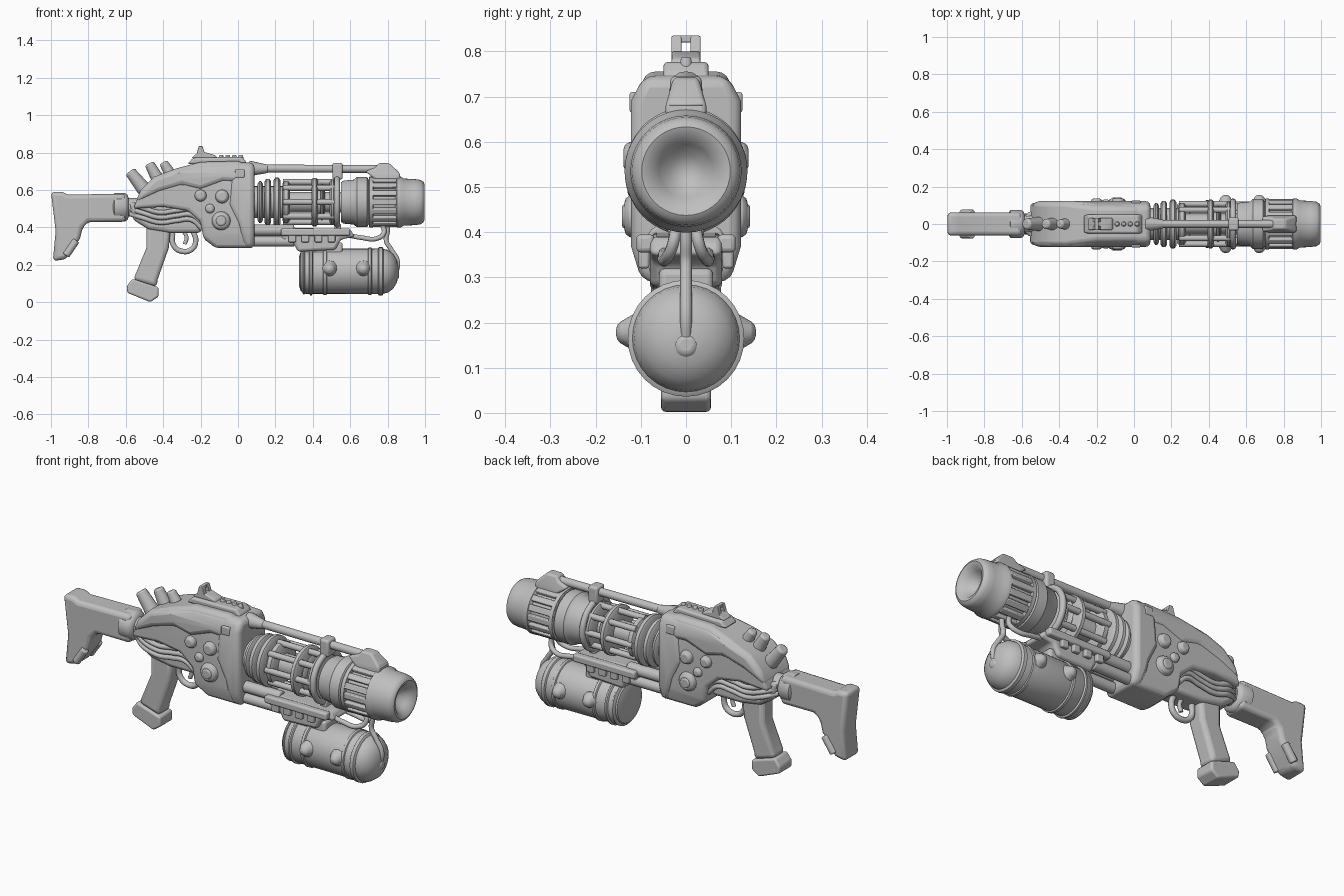
import bpy, bmesh, math
from mathutils import Vector, Matrix

if "Cube" in bpy.data.objects:
    bpy.data.objects.remove(bpy.data.objects["Cube"])

grey = bpy.data.materials.new("plain grey")
grey.diffuse_color = (0.52, 0.52, 0.52, 1)
grey.use_nodes = True
grey.node_tree.nodes["Principled BSDF"].inputs["Base Color"].default_value = grey.diffuse_color
AXIS = 0.535   # barrel centre height
TANK = 0.165   # tank centre height


def finish(name, bm, bevel=0, segs=3, angle=40):
    bmesh.ops.recalc_face_normals(bm, faces=bm.faces)
    me = bpy.data.meshes.new(name)
    bm.to_mesh(me)
    bm.free()
    me.materials.append(grey)
    ob = bpy.data.objects.new(name, me)
    bpy.context.collection.objects.link(ob)
    if bevel:
        m = ob.modifiers.new("round", 'BEVEL')
        m.width, m.segments, m.limit_method = bevel, segs, 'ANGLE'
        m.angle_limit = math.radians(30)
    bpy.ops.object.select_all(action='DESELECT')
    bpy.context.view_layer.objects.active = ob
    ob.select_set(True)
    bpy.ops.object.shade_smooth_by_angle(angle=math.radians(angle))
    return ob


def prism(name, pts, half, bevel=0.01, y=0, tapers=()):
    """Side profile (x, z) extruded across y; tapers are (cut z, end z, width factor)."""
    bm = bmesh.new()
    f = bm.faces.new([bm.verts.new((x, y - half, z)) for x, z in pts])
    r = bmesh.ops.extrude_face_region(bm, geom=[f])
    bmesh.ops.translate(bm, vec=(0, 2 * half, 0),
                        verts=[v for v in r['geom'] if isinstance(v, bmesh.types.BMVert)])
    for z0, z1, k in tapers:
        bmesh.ops.bisect_plane(bm, geom=bm.verts[:] + bm.edges[:] + bm.faces[:],
                               plane_co=(0, 0, z0), plane_no=(0, 0, 1))
        for v in bm.verts:
            t = min(1, max(0, (v.co.z - z0) / (z1 - z0)))
            v.co.y *= 1 + (k - 1) * t
    return finish(name, bm, bevel)


def box(name, x0, x1, z0, z1, half, bevel=0.008, y=0):
    return prism(name, [(x0, z0), (x1, z0), (x1, z1), (x0, z1)], half, bevel, y)


def lathe(name, pts, zc, n=32):
    """Profile of (x, radius) spun around a lengthwise axis at height zc."""
    bm = bmesh.new()
    rings = []
    for x, r in pts:
        rings.append([bm.verts.new((x, r * math.sin(2 * math.pi * i / n),
                                    zc + r * math.cos(2 * math.pi * i / n))) for i in range(n)])
    for a, b in zip(rings, rings[1:]):
        for i in range(n):
            bm.faces.new((a[i], a[(i + 1) % n], b[(i + 1) % n], b[i]))
    bm.faces.new(rings[0])
    bm.faces.new(rings[-1])
    return finish(name, bm)


def rod(name, a, b, r0, r1, n=16, bevel=0.006):
    """Straight tapered cylinder from a to b."""
    a, b = Vector(a), Vector(b)
    d = b - a
    bm = bmesh.new()
    mat = Matrix.Translation((a + b) / 2) @ d.to_track_quat('Z', 'Y').to_matrix().to_4x4()
    bmesh.ops.create_cone(bm, cap_ends=True, segments=n, radius1=r0, radius2=r1,
                          depth=d.length, matrix=mat)
    return finish(name, bm, bevel, 2)


def tube(name, pts, r, cyclic=False):
    """Smooth hose through the given points."""
    cu = bpy.data.curves.new(name, 'CURVE')
    cu.dimensions, cu.bevel_depth, cu.bevel_resolution = '3D', r, 3
    cu.use_fill_caps, cu.resolution_u = True, 8
    s = cu.splines.new('BEZIER')
    s.bezier_points.add(len(pts) - 1)
    for p, c in zip(s.bezier_points, pts):
        p.co = c
        p.handle_left_type = p.handle_right_type = 'AUTO'
    s.use_cyclic_u = cyclic
    tmp = bpy.data.objects.new(name + "_path", cu)
    bpy.context.collection.objects.link(tmp)
    bpy.context.view_layer.update()
    me = bpy.data.meshes.new_from_object(tmp.evaluated_get(bpy.context.evaluated_depsgraph_get()))
    bpy.data.objects.remove(tmp)
    bm = bmesh.new()
    bm.from_mesh(me)
    return finish(name, bm, angle=60)


# Shoulder stock
prism("stock", [(-1, .59), (-.94, .59), (-.91, .575), (-.6, .58), (-.6, .43), (-.8, .43), (-.83, .40),
                (-.845, .34), (-.9, .26), (-.92, .23), (-.99, .22), (-.975, .38)], .062, .028)
lathe("stock_collar", [(-.67, .06), (-.66, .076), (-.605, .076), (-.59, .066), (-.585, .05), (-.53, .05)], .507)

# Receiver: lower body, arched upper shell, front block, rear frame
prism("receiver", [(-.56, .50), (-.52, .60), (-.45, .67), (-.33, .715), (-.2, .75), (.0, .755), (.085, .72),
                   (.085, .38), (.085, .29), (-.12, .29), (-.185, .34), (-.2, .43), (-.27, .49),
                   (-.4, .51)], .112, .03, 0, [(.70, .75, .78), (.36, .29, .82)])
prism("upper_shell", [(-.55, .53), (-.52, .60), (-.45, .665), (-.33, .71), (-.2, .745), (.0, .75), (.03, .64),
                      (-.08, .645), (-.2, .60), (-.3, .625), (-.42, .59)], .122, .028, 0, [(.69, .75, .72)])
prism("front_block", [(-.03, .75), (.088, .745), (.088, .29), (.03, .29), (.0, .42), (-.05, .52)], .122, .025,
      0, [(.69, .75, .74), (.37, .29, .8)])
prism("rear_frame", [(-.58, .53), (-.56, .44), (-.48, .39), (-.36, .37), (-.2, .37), (-.17, .45), (-.25, .53)],
      .065, .02)
prism("top_rail", [(-.27, .74), (-.24, .772), (.02, .777), (.045, .75), (.045, .73)], .05, .012)

# Sight with an open eyelet, and leaning spines
prism("sight_base", [(-.25, .77), (-.215, .80), (-.17, .80), (-.12, .785), (-.11, .77)], .032, .006)
for y in (-.021, .021):
    prism("sight_post", [(-.225, .78), (-.21, .834), (-.19, .834), (-.175, .79)], .011, .003, y)
box("sight_bridge", -.21, -.19, .82, .835, .03, .002)
for i, (x0, z0, x1, z1, r) in enumerate([(-.50, .60, -.578, .70, .034), (-.43, .66, -.475, .742, .03),
                                         (-.365, .69, -.40, .748, .027)]):
    rod("spine_%d" % (i + 1), (x0, 0, z0), (x1, 0, z1), r * 1.15, r * .85, 16, .01)
for i in range(4):
    rod("rail_bead", (-.09 + i * .035, 0, .765), (-.09 + i * .035, 0, .787), .016, .011, 10, .003)

# Grip, trigger and guard
prism("grip", [(-.49, .42), (-.36, .40), (-.37, .29), (-.43, .12), (-.435, .08), (-.56, .12), (-.49, .29)], .05, .022)
prism("grip_foot", [(-.565, .125), (-.595, .085), (-.592, .05), (-.468, .0), (-.425, .03), (-.425, .08)], .055, .01)
tube("trigger_guard", [(-.35, 0, .37), (-.345, 0, .305), (-.30, 0, .272), (-.245, 0, .285), (-.226, 0, .33),
                       (-.24, 0, .38)], .015)
tube("trigger", [(-.29, 0, .38), (-.275, 0, .345), (-.285, 0, .31)], .011)

for s in (-1, 1):
    # Cables sweeping along the rear frame
    for k in range(3):
        z = .505 - k * .027
        tube("cable", [(-.575, s * .035, z + .02), (-.51, s * .078, z), (-.42, s * .08, z - .025),
                       (-.33, s * .08, z - .015), (-.25, s * .085, z - .01), (-.19, s * .08, z - .06)], .013)
    # Receiver knobs and panels
    for x, z, r, y in [(-.09, .435, .055, .136), (-.085, .565, .04, .138), (-.2, .57, .035, .136),
                       (-.15, .50, .028, .13)]:
        rod("side_knob", (x, s * .1, z), (x, s * y, z), r, r * .75, 16, .01)
    rod("knob_cap", (-.09, s * .13, .435), (-.09, s * .142, .435), .03, .025)
    box("side_plate", -.015, .035, .665, .71, .008, .006, s * .117)
    # Stock sling bar
    rod("sling_bar", (-.865, s * .058, .33), (-.92, s * .058, .25), .02, .02)
    # Lower rails between receiver and foregrip
    rod("lower_rail", (.05, s * .055, .385), (.3, s * .055, .385), .03, .03)
    rod("lower_rod", (.05, s * .055, .325), (.3, s * .055, .325), .028, .028)
    # Foregrip side teeth
    box("grip_strip", .23, .60, .355, .395, .02, .01, s * .09)
    for i in range(4):
        box("grip_tooth", .27 + i * .07, .31 + i * .07, .32, .37, .012, .006, s * .093)
    # Twin feed pipes under the muzzle
    tube("feed_pipe", [(.58, s * .045, .36), (.66, s * .05, .345), (.74, s * .045, .34), (.78, s * .03, .37),
                       (.77, s * .02, .42)], .013)
    # Tank lugs
    for x in (.49, .67):
        rod("tank_lug", (x, s * .1, .178), (x, s * .155, .178), .05, .018, 12, .012)

# Foregrip that carries the tank
prism("foregrip", [(.23, .40), (.6, .39), (.625, .35), (.55, .335), (.52, .28), (.32, .27), (.30, .31), (.235, .33)],
      .08, .015)

# Barrel: rear cooling discs, inner core and open cage
lathe("barrel_core", [(.05, .085), (.24, .085), (.245, .06), (.27, .06), (.275, .055), (.42, .055), (.425, .07),
                      (.46, .07), (.465, .055), (.6, .055)], AXIS)
for x, w, r in [(.105, .028, .112), (.142, .035, .124), (.19, .036, .131), (.237, .04, .112),
                (.392, .035, .13), (.44, .018, .10), (.49, .03, .12)]:
    lathe("barrel_ring", [(x, r - .014), (x + .009, r), (x + w - .009, r), (x + w, r - .014)], AXIS)
for i in range(8):
    a = 2 * math.pi * i / 8
    y, z = math.sin(a), math.cos(a)
    rod("cage_rod", (.24, y * .107, AXIS + z * .107), (.52, y * .107, AXIS + z * .107), .016, .016, 10, 0)

# Hoop tying the top bar to the barrel and the foregrip
tube("barrel_hoop", [(.53, .12 * math.sin(a), AXIS + .125 * math.cos(a))
                     for a in [2 * math.pi * i / 12 for i in range(12)]], .016, True)
box("hoop_clamp", .505, .56, .655, .745, .035, .012)
box("hoop_foot", .515, .55, .37, .42, .04, .008)

# Muzzle with slotted collar and shallow hollow mouth
lathe("muzzle", [(.55, .06), (.55, .105), (.565, .115), (.62, .12), (.635, .134), (.69, .134), (.70, .117),
                 (.84, .117), (.85, .136), (.87, .136), (.885, .126), (.945, .123), (.975, .119), (.99, .11),
                 (.996, .098), (.99, .08), (.965, .06), (.935, .035), (.925, .01)], AXIS, 40)
for i in range(16):
    a = 2 * math.pi * i / 16
    bm = bmesh.new()
    bmesh.ops.create_cube(bm, size=1, matrix=Matrix.Translation((0, 0, AXIS)) @ Matrix.Rotation(a, 4, 'X')
                          @ Matrix.Translation((.775, 0, .121)) @ Matrix.Diagonal((.15, .032, .026, 1)))
    finish("muzzle_rib", bm, .005, 2)
lathe("muzzle_band", [(.70, .12), (.702, .136), (.722, .136), (.724, .12)], AXIS, 40)

# Bar along the top
rod("top_bar", (.05, 0, .715), (.8, 0, .712), .021, .021)
rod("bar_socket", (.06, 0, .715), (.16, 0, .713), .042, .022)
prism("bar_bracket", [(.68, .70), (.735, .72), (.75, .743), (.81, .743), (.865, .69), (.87, .65), (.74, .65)],
      .045, .012, 0, [(.68, .745, .6)])

# Tank with bands, saddle and valve
lathe("tank", [(.325, .03), (.327, .08), (.335, .105), (.36, .12), (.76, .122), (.80, .115), (.83, .093),
               (.85, .06), (.858, .02)], TANK)
for x, w, r in [(.342, .022, .123), (.378, .025, .128), (.45, .03, .127), (.69, .03, .127), (.745, .035, .129)]:
    lathe("tank_band", [(x, r - .012), (x + .008, r), (x + w - .008, r), (x + w, r - .012)], TANK)
box("tank_saddle", .36, .56, .24, .32, .06, .015)
rod("tank_valve", (.83, 0, .15), (.862, 0, .15), .05, .02, 8)
tube("tank_hose", [(.845, 0, .15), (.853, 0, .22), (.82, 0, .28), (.792, 0, .33), (.80, 0, .38), (.80, 0, .43)], .013)
